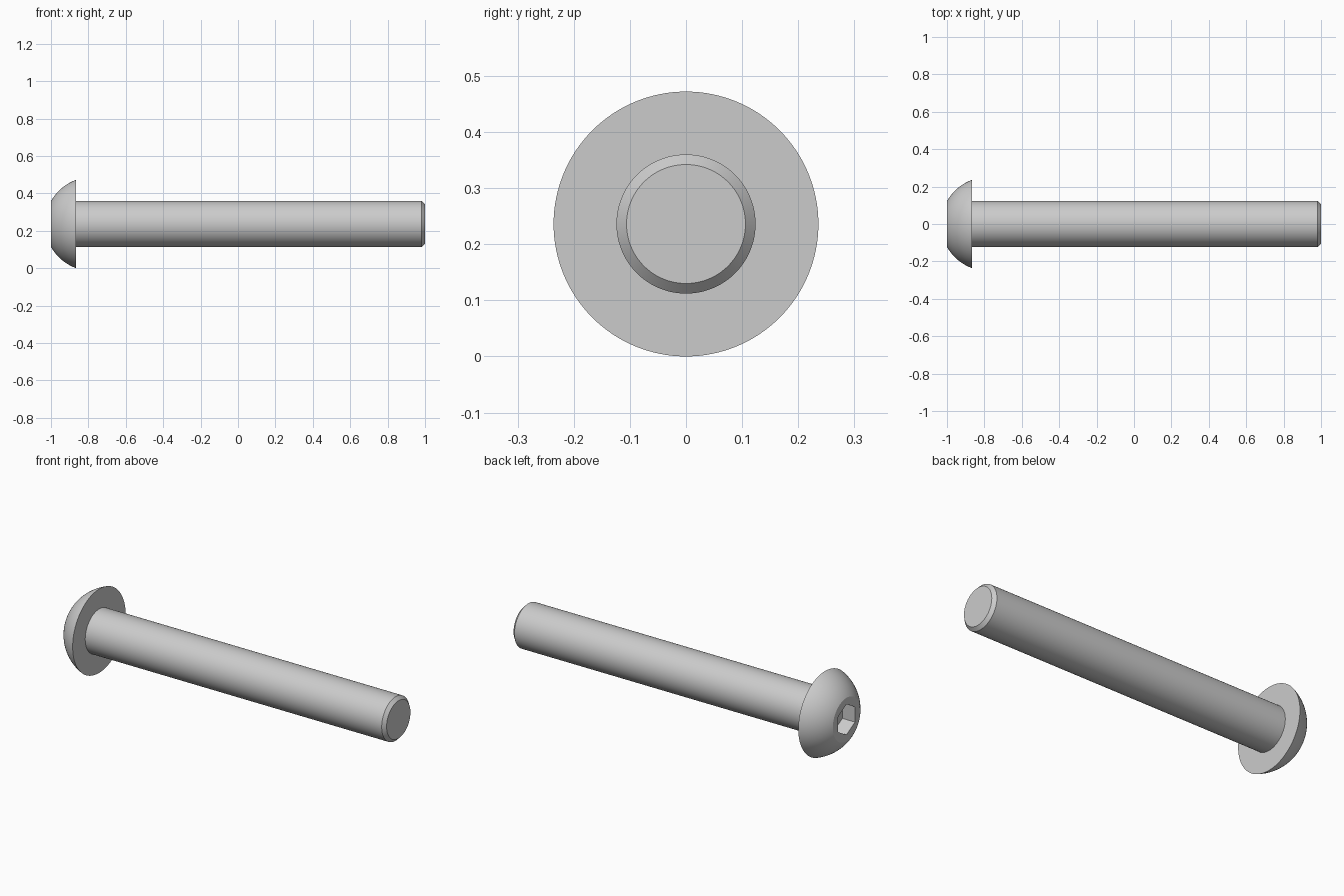
import bpy, bmesh
from math import sin, cos, atan2, sqrt, radians
from mathutils import Matrix, Vector

if "Cube" in bpy.data.objects:
    bpy.data.objects.remove(bpy.data.objects["Cube"])

HEAD_R, FLAT_R, SHANK_R = 0.236, 0.122, 0.124
X_TOP, X_SEAT, X_END = -1.0, -0.865, 1.0
CHAMFER = 0.018
HEX_R, HEX_DEPTH = 0.086, 0.078
AXIS_Z = HEAD_R


def new_object(name, bm):
    bmesh.ops.recalc_face_normals(bm, faces=bm.faces)
    mesh = bpy.data.meshes.new(name)
    bm.to_mesh(mesh)
    bm.free()
    ob = bpy.data.objects.new(name, mesh)
    ob.location.z = AXIS_Z
    bpy.context.collection.objects.link(ob)
    return ob


def lathe(name, profile, segments=128):
    """Revolve (x, radius) points around the x axis and cap both ends."""
    bm = bmesh.new()
    rings = []
    for x, r in profile:
        angles = [radians(360) * i / segments for i in range(segments)]
        rings.append([bm.verts.new((x, r * cos(a), r * sin(a))) for a in angles])
    for a, b in zip(rings, rings[1:]):
        for i in range(segments):
            j = (i + 1) % segments
            bm.faces.new((a[i], a[j], b[j], b[i]))
    bm.faces.new(rings[0])
    bm.faces.new(rings[-1])
    return new_object(name, bm)


# Domed head: arc of a sphere centred on the axis, through flat rim and seat rim
h = X_SEAT - X_TOP
d = (h * h + HEAD_R**2 - FLAT_R**2) / (2 * h)
dome_r = sqrt(d * d + FLAT_R**2)
a0, a1 = atan2(FLAT_R, d), atan2(HEAD_R, d - h)
STEPS = 20
profile = []
for i in range(STEPS + 1):
    a = a0 + (a1 - a0) * i / STEPS
    profile.append((X_TOP + d - dome_r * cos(a), dome_r * sin(a)))

# Shank with chamfered tip
profile += [(X_SEAT, SHANK_R), (X_END - CHAMFER, SHANK_R), (X_END, SHANK_R - CHAMFER)]
screw = lathe("button_head_screw", profile)

# Hexagonal drive socket, corners pointing up and down
bm = bmesh.new()
bmesh.ops.create_cone(bm, cap_ends=True, segments=6, radius1=HEX_R, radius2=HEX_R,
                      depth=2 * HEX_DEPTH)
corner = max(bm.verts, key=lambda v: v.co.x).co
bmesh.ops.rotate(bm, verts=bm.verts, cent=Vector(),
                 matrix=Matrix.Rotation(-atan2(corner.y, corner.x), 3, 'Z'))
bmesh.ops.rotate(bm, verts=bm.verts, cent=Vector(),
                 matrix=Matrix.Rotation(radians(90), 3, 'Y'))
bmesh.ops.translate(bm, verts=bm.verts, vec=(X_TOP, 0, 0))
cutter = new_object("socket_cutter", bm)
cutter.hide_render = True

cut = screw.modifiers.new("socket", 'BOOLEAN')
cut.operation = 'DIFFERENCE'
cut.solver = 'EXACT'
cut.object = cutter
bpy.context.view_layer.objects.active = screw
screw.select_set(True)
bpy.ops.object.modifier_apply(modifier=cut.name)
bpy.data.objects.remove(cutter)

# Smooth round surfaces, crisp edges
bpy.ops.object.shade_smooth_by_angle(angle=radians(20))
